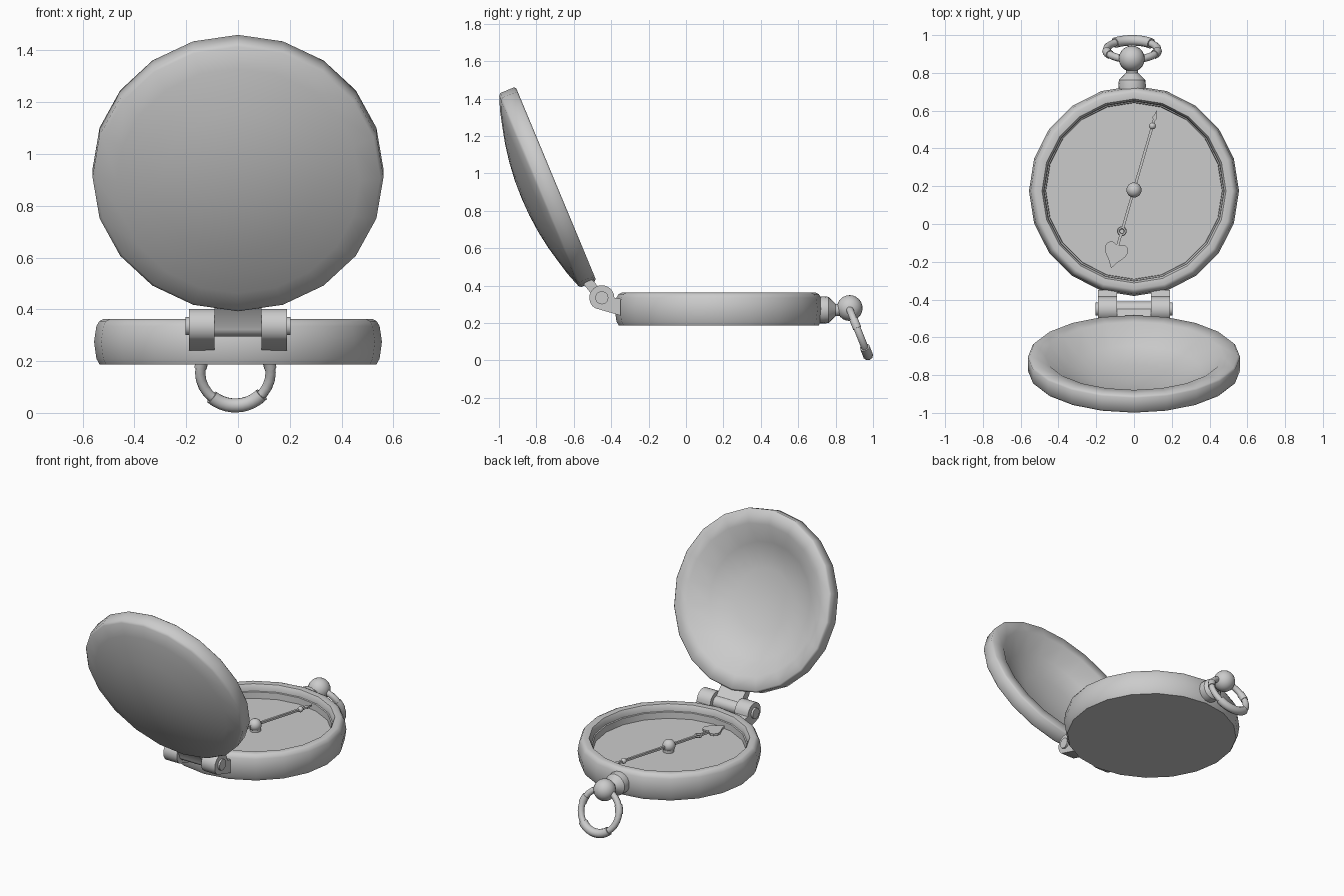
import bpy, bmesh
from math import sin, cos, pi, radians
from mathutils import Matrix, Vector

if "Cube" in bpy.data.objects:
    bpy.data.objects.remove(bpy.data.objects["Cube"])


def finish(name, bm, mat=Matrix(), angle=35):
    bmesh.ops.recalc_face_normals(bm, faces=bm.faces)
    me = bpy.data.meshes.new(name)
    bm.to_mesh(me)
    bm.free()
    ob = bpy.data.objects.new(name, me)
    bpy.context.collection.objects.link(ob)
    ob.matrix_world = mat
    bpy.ops.object.select_all(action='DESELECT')
    bpy.context.view_layer.objects.active = ob
    ob.select_set(True)
    bpy.ops.object.shade_smooth_by_angle(angle=radians(angle))
    return ob


def lathe(name, profile, segs, mat=Matrix(), angle=35):
    """Revolve (radius, height) points around local z."""
    bm = bmesh.new()
    rings = []
    for r, z in profile:
        n = 1 if r == 0 else segs
        rings.append([bm.verts.new((r * cos(2 * pi * i / segs), r * sin(2 * pi * i / segs), z))
                      for i in range(n)])
    for a, b in zip(rings, rings[1:]):
        for i in range(segs):
            j = (i + 1) % segs
            quad = [a[i % len(a)], a[j % len(a)], b[j % len(b)], b[i % len(b)]]
            bm.faces.new(list(dict.fromkeys(quad)))
    return finish(name, bm, mat, angle)


def prism(name, pts, h0, h1, mat=Matrix()):
    """Closed solid from a flat outline, running along local z."""
    bm = bmesh.new()
    low, high = ([bm.verts.new((x, y, h)) for x, y in pts] for h in (h0, h1))
    bm.faces.new(low)
    bm.faces.new(high)
    for i in range(len(pts)):
        bm.faces.new((low[i - 1], low[i], high[i], high[i - 1]))
    return finish(name, bm, mat)


def ball(name, loc, r, mat=Matrix()):
    bm = bmesh.new()
    bmesh.ops.create_uvsphere(bm, u_segments=20, v_segments=12, radius=r)
    return finish(name, bm, mat @ Matrix.Translation(loc))


def arc(c, r, a0, a1, n=14):
    return [(c[0] + r * cos(radians(a0 + (a1 - a0) * i / n)),
             c[1] + r * sin(radians(a0 + (a1 - a0) * i / n))) for i in range(n + 1)]


def tube_arc(name, major, minor, a0, a1, mat, n=28, sides=10):
    """Bent round bar in local xy, closed when it spans a full turn."""
    bm = bmesh.new()
    full = a1 - a0 >= 360
    rings = []
    for i in range(n if full else n + 1):
        a = radians(a0 + (a1 - a0) * i / n)
        rings.append([bm.verts.new(((major + minor * cos(t)) * cos(a),
                                    (major + minor * cos(t)) * sin(a), minor * sin(t)))
                      for t in (2 * pi * k / sides for k in range(sides))])
    for a, b in zip(rings, rings[1:] + (rings[:1] if full else [])):
        for k in range(sides):
            m = (k + 1) % sides
            bm.faces.new((a[k], a[m], b[m], b[k]))
    if not full:
        bm.faces.new(rings[0])
        bm.faces.new(rings[-1])
    return finish(name, bm, mat, 45)


# Case: shallow 20-sided dish with rounded wall and soft inner rim
CY = 0.175
lathe("case", [(0, .187), (.535, .187), (.547, .21), (.556, .275), (.547, .335), (.535, .355),
               (.52, .362), (.487, .358), (.477, .34), (.475, .315), (.468, .312),
               (.466, .27), (0, .27)], 20, Matrix.Translation((0, CY, 0)), 50)

# Lid: domed shell with a flat lip, opened past vertical
lid_mat = Matrix.Translation((0, -.695, .945)) @ Matrix.Rotation(radians(-67.4), 4, 'X')
lathe("lid", [(0, -.2), (.1, -.197), (.2, -.187), (.3, -.17), (.38, -.151), (.47, -.128),
              (.55, -.1), (.562, -.088), (.562, -.01), (.552, 0), (.468, -.004),
              (.36, -.095), (.2, -.138), (0, -.155)], 20, lid_mat, 65)

# Hinge: outlines drawn in y/z, extruded along x
YZX = Matrix(((0, 0, 1, 0), (1, 0, 0, 0), (0, 1, 0, 0), (0, 0, 0, 1)))
P = (-.45, .335)
knuckle = arc(P, .067, 0, 235) + [(-.35, .24), (-.35, .33)]
for side, x0 in (("left", -.19), ("right", .09)):
    prism(side + "_hinge_knuckle", knuckle, x0, x0 + .1, YZX)
prism("lid_hinge_leaf", arc(P, .04, 180, 450) + [(-.513, .443), (-.547, .407)], -.09, .09, YZX)
prism("hinge_pin", arc(P, .035, 0, 342, 19), -.203, .203, YZX)

# Crown: collar, neck and ball
crown_mat = Matrix.Translation((-.01, 0, .27)) @ Matrix.Rotation(radians(-90), 4, 'X')
lathe("crown_collar", [(0, .69), (.07, .69), (.073, .735), (.07, .762),
                       (.032, .8), (.03, .85), (0, .85)], 20, crown_mat)
ball("crown_ball", (-.012, .875, .28), .069)

# Carrying ring hanging through the ball, with thicker sleeves
up = Vector((0, -.37, .93)).normalized()
ring_mat = Matrix.Translation((-.01, .922, .155)) @ Matrix(
    ((1, 0, 0), (0, up.y, -up.z), (0, up.z, up.y))).to_4x4()
tube_arc("carrying_ring", .136, .02, 0, 360, ring_mat)
for nm, a0, a1 in (("bottom", -132, -42), ("left", 150, 172), ("right", 8, 30)):
    tube_arc(nm + "_ring_sleeve", .136, .028 if nm == "bottom" else .024, a0, a1, ring_mat, 10)

# Compass needle, laid along local y and turned
needle = Matrix.Translation((0, .183, .308)) @ Matrix.Rotation(radians(-16.2), 4, 'Z')
for nm, y0, y1 in (("north", 0, .38), ("south_inner", -.212, 0), ("south_outer", -.33, -.248)):
    prism(nm + "_needle_bar", [(-.007, y0), (.007, y0), (.007, y1), (-.007, y1)],
          -.007, .007, needle)
half = [(0, -.312), (.015, -.302), (.035, -.295), (.054, -.306), (.064, -.33),
        (.056, -.357), (.025, -.395), (0, -.434)]
prism("needle_heart", half + [(-x, y) for x, y in half[-2:0:-1]], -.008, .008, needle)
prism("needle_tip", [(0, .37), (.013, .395), (.006, .415), (0, .438), (-.006, .415),
                     (-.013, .395)], -.006, .006, needle)
ball("needle_bead", (0, .35, 0), .018, needle)
tube_arc("needle_eye", .018, .008, 0, 360,
         needle @ Matrix.Translation((0, -.23, 0)), 16, 6)

# Needle hub on a short post
lathe("hub_post", [(0, .26), (.034, .26), (.034, .288), (0, .288)],
      16, Matrix.Translation((0, .183, 0)))
ball("needle_hub", (0, .18, .308), .04)
